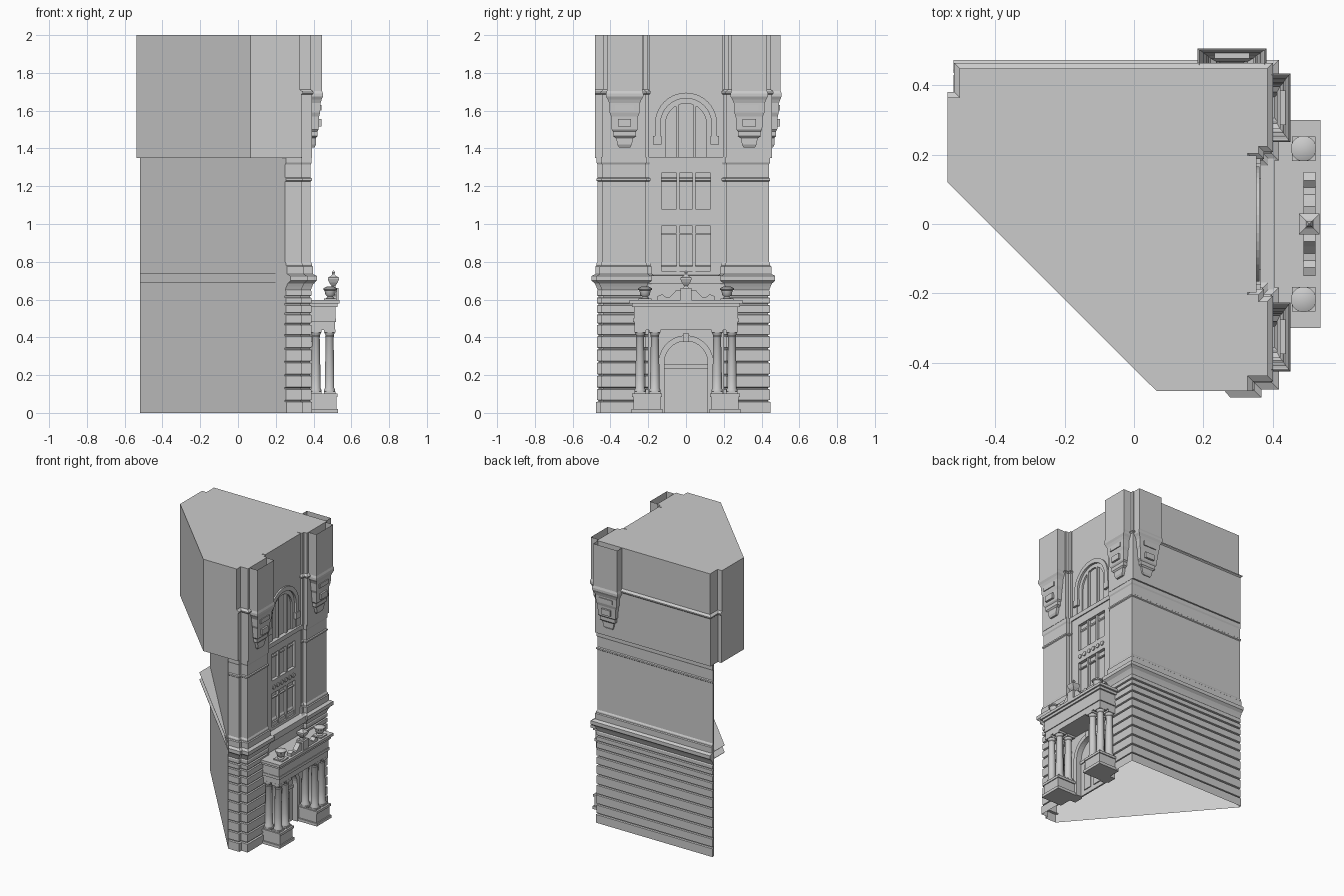
import bpy, bmesh
from math import sin, cos, pi
from mathutils import Vector

if "Cube" in bpy.data.objects:
    bpy.data.objects.remove(bpy.data.objects["Cube"], do_unlink=True)

stone = bpy.data.materials.new("grey stone")
stone.use_nodes = True
GREY = (0.6, 0.6, 0.6, 1)
stone.diffuse_color = GREY
stone.node_tree.nodes["Principled BSDF"].inputs["Base Color"].default_value = GREY


def loft(name, rings, cap_low=True, cap_high=True, smooth=False):
    """Join closed rings of points into one skin."""
    bm = bmesh.new()
    rows = [[bm.verts.new(p) for p in ring] for ring in rings]
    n = len(rows[0])
    for low, high in zip(rows, rows[1:]):
        for i in range(n):
            j = (i + 1) % n
            bm.faces.new((low[i], low[j], high[j], high[i]))
    if cap_low:
        bm.faces.new(rows[0][::-1])
    if cap_high:
        bm.faces.new(rows[-1])
    bmesh.ops.recalc_face_normals(bm, faces=bm.faces)
    mesh = bpy.data.meshes.new(name)
    bm.to_mesh(mesh)
    bm.free()
    mesh.materials.append(stone)
    obj = bpy.data.objects.new(name, mesh)
    bpy.context.collection.objects.link(obj)
    if smooth:
        bpy.ops.object.select_all(action="DESELECT")
        obj.select_set(True)
        bpy.context.view_layer.objects.active = obj
        bpy.ops.object.shade_smooth_by_angle(angle=0.7)


def slab(name, ring, z):
    loft(name, [[(a, b, h) for a, b in ring] for h in z])


def box(name, x, y, z):
    slab(name, [(x[0], y[0]), (x[1], y[0]), (x[1], y[1]), (x[0], y[1])], z)


def plate(name, outline, x0, x1):
    """Extrude a y-z outline along x."""
    loft(name, [[(x, y, z) for y, z in outline] for x in (x0, x1)])


def lathe(name, x, y, profile, sides=16):
    turn = pi / sides
    loft(name, [[(x + r * cos(turn + 2 * pi * i / sides),
                  y + r * sin(turn + 2 * pi * i / sides), z)
                 for i in range(sides)] for r, z in profile], smooth=sides > 4)


def offset(poly, d, fixed):
    """Move each edge of a counter-clockwise outline outward by d."""
    pts = [Vector(p) for p in poly]
    n = len(pts)
    edges = []
    for i in range(n):
        t = (pts[(i + 1) % n] - pts[i]).normalized()
        normal = Vector((t.y, -t.x))
        edges.append((normal, normal.dot(pts[i]) + (0 if i in fixed else d)))
    out = []
    for i in range(n):
        (a, c), (b, e) = edges[i - 1], edges[i]
        det = a.x * b.y - a.y * b.x
        out.append(((c * b.y - e * a.y) / det, (a.x * e - b.x * c) / det))
    return out


def walls(name, poly, profile, fixed, **caps):
    loft(name, [[(x, y, z) for x, y in offset(poly, d, fixed)] for d, z in profile], **caps)


def arc(radius, centre, steps=20):
    return [(radius * cos(pi * i / steps), centre + radius * sin(pi * i / steps))
            for i in range(steps + 1)]


def spandrel(name, half, z0, z1, radius, centre, x0, x1):
    """Wall plate with a round-headed opening."""
    hole = [(radius, z0)] + arc(radius, centre) + [(-radius, z0)]
    plate(name, [(half, z0)] + hole + [(-half, z0), (-half, z1), (half, z1)], x0, x1)


def archivolt(name, outer, inner, z0, centre, x0, x1):
    plate(name, [(outer, z0)] + arc(outer, centre) + [(-outer, z0), (-inner, z0)]
          + arc(inner, centre)[::-1] + [(inner, z0)], x0, x1)


BACK = 0.335  # depth of the recessed centre bay


def facade(x, y0, y1):
    """Outline of the street side, from its low-y corner to its high-y corner."""
    half = [(x, -0.215), (x - 0.025, -0.215), (x - 0.025, -0.195), (BACK, -0.195)]
    return [(x, y0)] + half + [(a, -b) for a, b in half[::-1]] + [(x, y1)]


# Lower body: banded base, cornice, plain storey; the slanted party wall stays flat
lower = ([(-0.52, 0.44), (-0.52, 0.43), (0.25, -0.468), (0.335, -0.468), (0.335, -0.445)]
         + facade(0.385, -0.445, 0.44))
profile = [(0.008, 0), (0.008, 0.058)]
joints = [0.063, 0.13, 0.2, 0.27, 0.34, 0.41, 0.47, 0.525, 0.575, 0.615, 0.65]
for a, b in zip(joints, joints[1:]):
    profile += [(-0.005, a - 0.003), (-0.005, a + 0.003), (0.004, a + 0.006), (0.004, b - 0.006)]
profile += [(0, 0.65), (0.008, 0.67), (0.015, 0.685), (0.032, 0.7), (0.032, 0.725), (0.012, 0.735),
            (0.012, 0.775), (0.006, 0.78), (0.006, 0.79), (0, 0.8), (0, 1.225), (0.006, 1.23),
            (0.006, 1.24), (0, 1.245), (0, 1.315), (0.005, 1.325), (0.005, 1.355)]
walls("lower_walls", lower, profile, (0, 1), cap_low=False, cap_high=False)

# Thin cornice fins that run past the slanted wall
for z in (0.69, 0.74):
    slab("cornice_fin", [(-0.52, 0.43), (-0.52, 0.31), (0.25, -0.468)], (z - 0.002, z))

# Upper body, overhanging the slanted side
upper = ([(-0.537, 0.372), (-0.537, 0.12), (0.065, -0.481), (0.335, -0.481), (0.335, -0.445)]
         + facade(0.392, -0.445, 0.456) + [(-0.51, 0.456), (-0.51, 0.372)])
walls("upper_walls", upper, [(0, 1.35), (0, 1.685), (0.008, 1.692), (0.008, 1.7), (-0.008, 1.712),
                             (-0.008, 2)], (0, 1, 2))

# Centre bay: three-light windows on two storeys
for side in (-1, 1):
    box("bay_jamb", (BACK - 0.01, 0.357), sorted((side * 0.13, side * 0.197)), (0.73, 1.35))
for z in ((0.73, 0.75), (0.99, 1.08), (1.27, 1.35)):
    box("bay_band", (BACK - 0.01, 0.357), (-0.135, 0.135), z)
for z in ((0.75, 0.99), (1.08, 1.27)):
    for y in (-0.043, 0.043):
        box("window_mullion", (BACK - 0.01, 0.352), (y - 0.008, y + 0.008), z)
box("window_transom", (BACK - 0.01, 0.348), (-0.13, 0.13), (0.945, 0.953))
for i in range(6):
    y = (i - 2.5) * 0.044
    plate("frieze_disc", [(y + 0.015 * cos(k * pi / 6), 1.032 + 0.015 * sin(k * pi / 6))
                          for k in range(12)], 0.35, 0.364)
box("bay_cornice", (BACK, 0.405), (-0.2, 0.2), (0.685, 0.728))
box("bay_string", (BACK, 0.364), (-0.197, 0.197), (1.325, 1.355))

# Arched top window
spandrel("upper_arch_wall", 0.197, 1.35, 2, 0.15, 1.53, BACK - 0.01, 0.352)
archivolt("upper_archivolt", 0.165, 0.135, 1.42, 1.53, BACK, 0.362)
archivolt("upper_window_frame", 0.15, 0.108, 1.35, 1.53, BACK - 0.01, 0.347)
for y in (-0.045, 0.045):
    box("arch_mullion", (BACK - 0.01, 0.349), (y - 0.008, y + 0.008), (1.35, 1.63))
for side in (-1, 1):
    box("arch_impost", (BACK, 0.366), sorted((side * 0.13, side * 0.175)), (1.42, 1.465))

# Entrance: arched wall, fanlight, door leaves and panels
spandrel("entrance_wall", 0.2, 0, 0.685, 0.13, 0.26, BACK - 0.01, 0.372)
archivolt("entrance_archivolt", 0.145, 0.115, 0, 0.265, BACK, 0.384)
plate("fanlight", arc(0.125, 0.255), BACK, 0.346)
box("door_transom", (BACK, 0.354), (-0.12, 0.12), (0.235, 0.255))
box("door_leaves", (BACK, 0.346), (-0.12, 0.12), (0, 0.235))
for side in (-1, 1):
    box("door_panel", (BACK, 0.353), sorted((side * 0.016, side * 0.08)), (0.03, 0.215))
box("keystone", (0.36, 0.392), (-0.015, 0.015), (0.375, 0.42))

# Portico: pedestals, columns, entablature
for side in (-1, 1):
    for x, inner, outer, z in ((0.53, 0.125, 0.288, (0, 0.02)), (0.522, 0.135, 0.278, (0.02, 0.085)),
                               (0.528, 0.128, 0.285, (0.085, 0.102))):
        box("pedestal", (0.37, x), sorted((side * inner, side * outer)), z)
    for x in (0.412, 0.485):
        for y in (0.165, 0.243):
            box("column_plinth", (x - 0.03, x + 0.03),
                (side * y - 0.03, side * y + 0.03), (0.102, 0.113))
            lathe("column", x, side * y,
                  [(0.03, 0.113), (0.03, 0.122), (0.025, 0.132), (0.025, 0.2), (0.021, 0.4),
                   (0.024, 0.405), (0.022, 0.41), (0.03, 0.43)])
            box("column_capital", (x - 0.03, x + 0.03),
                (side * y - 0.03, side * y + 0.03), (0.426, 0.442))
    # Roof urns
    lathe("roof_urn", 0.488, side * 0.217,
          [(0.022, 0.6), (0.022, 0.608), (0.014, 0.615), (0.026, 0.625), (0.03, 0.648),
           (0.037, 0.652), (0.037, 0.66), (0.02, 0.668)])
    box("urn_base", (0.455, 0.522), sorted((side * 0.182, side * 0.252)), (0.595, 0.605))
    # Scrolled pediment half
    crest = [(0.15, 0.595), (0.15, 0.618), (0.125, 0.628), (0.105, 0.612), (0.085, 0.614),
             (0.065, 0.635), (0.05, 0.652), (0.03, 0.648), (0.02, 0.63), (0.02, 0.595)]
    plate("scroll_pediment", [(side * y, z) for y, z in crest], 0.488, 0.522)
for x, y, z in ((0.514, 0.272, (0.44, 0.48)), (0.52, 0.28, (0.48, 0.5)),
                (0.516, 0.276, (0.5, 0.56)), (0.527, 0.287, (0.56, 0.578)),
                (0.537, 0.3, (0.578, 0.597))):
    box("entablature", (0.36, x), (-y, y), z)

# Square centre finial
box("finial_base", (0.477, 0.533), (-0.028, 0.028), (0.597, 0.66))
lathe("finial", 0.505, 0, [(0.02, 0.66), (0.014, 0.672), (0.032, 0.69), (0.042, 0.708), (0.042, 0.716),
                           (0.018, 0.725), (0.008, 0.735), (0.012, 0.742), (0.003, 0.755)], sides=4)


# Corner turrets: open shells on stepped corbels
def turret(name, place):
    levels = [(0.03, 0.015, 1.405), (0.038, 0.022, 1.42), (0.045, 0.022, 1.455), (0.06, 0.03, 1.465),
              (0.06, 0.03, 1.49), (0.068, 0.037, 1.5), (0.072, 0.04, 1.57), (0.08, 0.045, 1.59),
              (0.082, 0.047, 1.64), (0.09, 0.053, 1.66), (0.099, 0.06, 1.675), (0.099, 0.06, 1.69),
              (0.094, 0.055, 1.705), (0.094, 0.055, 2)]
    loft(name, [[place(u, v) + (z,) for u, v in ((-w, -0.005), (w, -0.005), (w, d), (-w, d))]
                for w, d, z in levels], cap_high=False)
    for w, z in ((0.035, (1.515, 1.555)), (0.05, (1.6, 1.63))):
        loft(name + "_panel", [[place(u, v) + (h,) for u, v in
                                ((-w, 0.03), (w, 0.03), (w, 0.052), (-w, 0.052))] for h in z])


turret("street_turret_near", lambda u, v: (0.39 + v, u - 0.325))
turret("street_turret_far", lambda u, v: (0.39 + v, u + 0.335))
turret("side_turret", lambda u, v: (0.282 + u, 0.446 + v))
